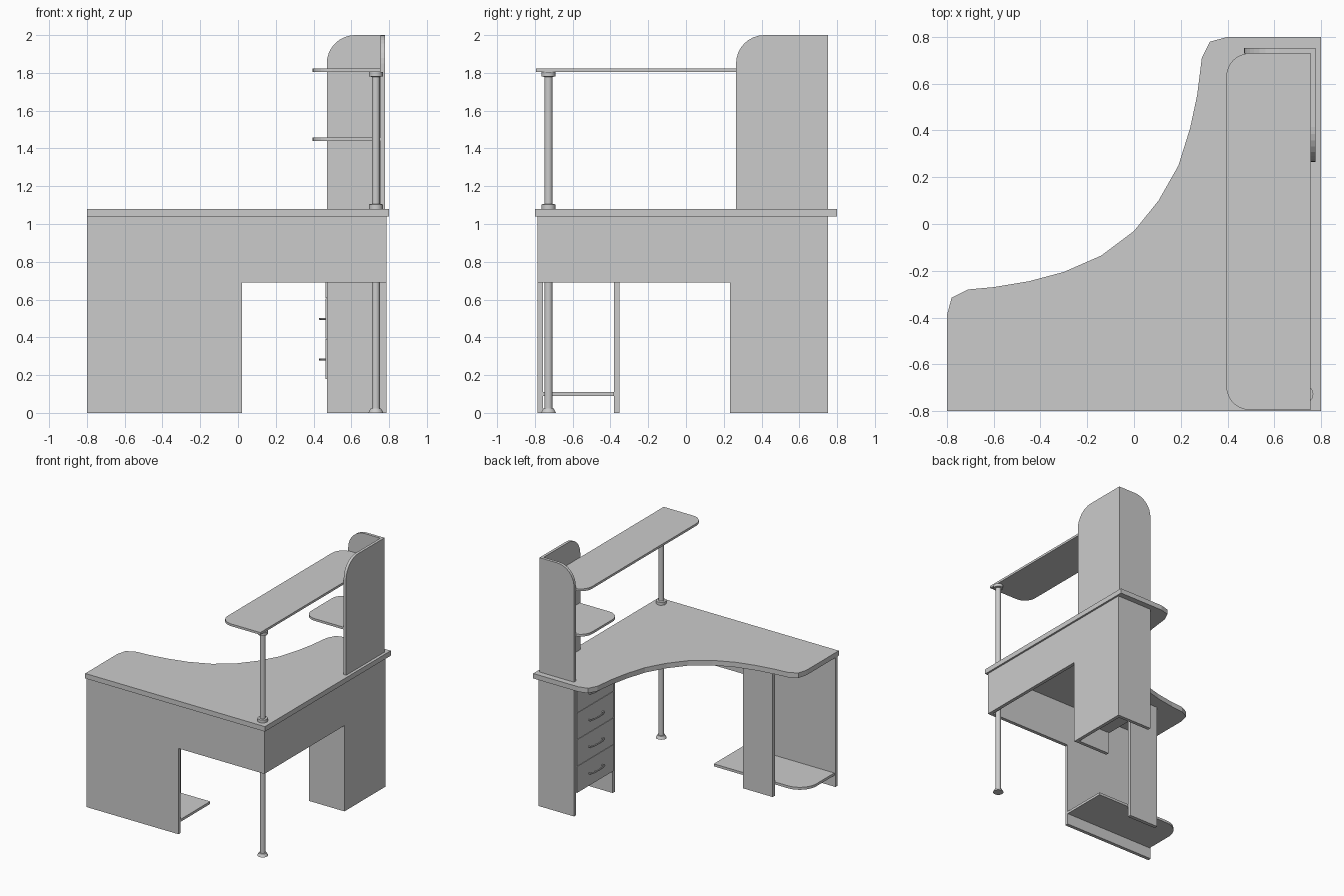
import bpy, bmesh
from math import sin, cos, pi, radians
from mathutils import Vector

if "Cube" in bpy.data.objects:
    bpy.data.objects.remove(bpy.data.objects["Cube"])


def prism(name, pts, axis, lo, hi):
    """Extrude a 2D outline along an axis between lo and hi."""
    def place(p, d):
        return {'x': (d, p[0], p[1]), 'y': (p[0], d, p[1]), 'z': (p[0], p[1], d)}[axis]
    bm = bmesh.new()
    face = bm.faces.new([bm.verts.new(place(p, lo)) for p in pts])
    ext = bmesh.ops.extrude_face_region(bm, geom=[face])
    verts = [v for v in ext['geom'] if isinstance(v, bmesh.types.BMVert)]
    bmesh.ops.translate(bm, verts=verts, vec=place((0, 0), hi - lo))
    bmesh.ops.recalc_face_normals(bm, faces=bm.faces)
    me = bpy.data.meshes.new(name)
    bm.to_mesh(me)
    bm.free()
    ob = bpy.data.objects.new(name, me)
    bpy.context.collection.objects.link(ob)
    return ob


def rounded(corners, n=8):
    """Outline from (u, v, radius) right-angled corners."""
    out = []
    for i, (u, v, r) in enumerate(corners):
        p = Vector((u, v))
        if r == 0:
            out.append(p)
            continue
        a = (Vector(corners[i - 1][:2]) - p).normalized()
        b = (Vector(corners[(i + 1) % len(corners)][:2]) - p).normalized()
        c = p + (a + b) * r
        for k in range(n + 1):
            t = k / n * pi / 2
            out.append(c - b * r * cos(t) - a * r * sin(t))
    return out


def box(name, x, y, z):
    return prism(name, [(x[0], y[0]), (x[1], y[0]), (x[1], y[1]), (x[0], y[1])], 'z', *z)


def turned(name, x, y, profile, n=24):
    """Lathe a (radius, z) profile about a vertical axis."""
    bm = bmesh.new()
    rings = [[bm.verts.new((x + r * cos(2 * pi * i / n), y + r * sin(2 * pi * i / n), z))
              for i in range(n)] for r, z in profile]
    for a, b in zip(rings, rings[1:]):
        for i in range(n):
            j = (i + 1) % n
            bm.faces.new((a[i], a[j], b[j], b[i]))
    bm.faces.new(rings[0][::-1])
    bm.faces.new(rings[-1])
    me = bpy.data.meshes.new(name)
    bm.to_mesh(me)
    bm.free()
    ob = bpy.data.objects.new(name, me)
    bpy.context.collection.objects.link(ob)
    smooth(ob)


def smooth(ob):
    bpy.ops.object.select_all(action='DESELECT')
    bpy.context.view_layer.objects.active = ob
    ob.select_set(True)
    bpy.ops.object.shade_smooth_by_angle(angle=radians(30))


# Corner desktop with a sweeping inner edge
prism("desktop", [(-.8, -.8), (.8, -.8), (.8, .8), (.4, .8), (.325, .78), (.29, .71),
                  (.27, .55), (.24, .41), (.19, .25), (.105, .10), (0, -.03),
                  (-.14, -.135), (-.30, -.205), (-.45, -.245), (-.6, -.27),
                  (-.71, -.28), (-.78, -.315), (-.8, -.39)], 'z', 1.04, 1.08)

# Panels under the desktop
prism("front_panel", [(-.8, 0), (.02, 0), (.02, .69), (.785, .69), (.785, 1.04), (-.8, 1.04)],
      'y', -.785, -.757)
box("right_modesty_panel", (.757, .785), (-.757, .232), (.69, 1.04))
box("left_support_panel", (-.525, -.26), (-.382, -.352), (0, 1.04))
prism("foot_shelf", rounded([(-.79, -.757, 0), (.02, -.757, 0), (.02, -.382, 0),
                             (-.79, -.382, .15)]), 'z', .09, .11)

# Drawer cabinet
box("cabinet_inner_side", (.47, .785), (.232, .26), (0, 1.04))
box("cabinet_outer_side", (.47, .757), (.725, .753), (0, 1.04))
box("cabinet_back", (.757, .785), (.26, .753), (0, 1.04))
box("cabinet_bottom", (.485, .757), (.26, .725), (.18, .2))

# Drawer fronts and bow handles
for i in range(4):
    z = .18 + i * .2145
    box(f"drawer_front_{i + 1}", (.463, .485), (.262, .723), (z, z + .2115))
    cu = bpy.data.curves.new("handle", 'CURVE')
    cu.dimensions = '3D'
    cu.bevel_depth = .006
    cu.bevel_resolution = 2
    cu.use_fill_caps = True
    sp = cu.splines.new('POLY')
    path = [(.465, -.085), (.445, -.09), (.436, -.06), (.434, 0),
            (.436, .06), (.445, .09), (.465, .085)]
    sp.points.add(len(path) - 1)
    for p, (x, y) in zip(sp.points, path):
        p.co = (x, .49 + y, z + .103, 1)
    ob = bpy.data.objects.new(f"drawer_handle_{i + 1}", cu)
    bpy.context.collection.objects.link(ob)
    bpy.ops.object.select_all(action='DESELECT')
    bpy.context.view_layer.objects.active = ob
    ob.select_set(True)
    bpy.ops.object.convert(target='MESH')
    smooth(bpy.context.view_layer.objects.active)

# Upper shelf unit
prism("hutch_back", rounded([(.265, 1.08, 0), (.753, 1.08, 0), (.753, 2, 0), (.265, 2, .15)]),
      'x', .755, .777)
prism("hutch_side", rounded([(.47, 1.08, 0), (.755, 1.08, 0), (.755, 2, 0), (.47, 2, .15)]),
      'y', .73, .753)
for name, y0, z in (("long_top_shelf", -.795, 1.805), ("small_shelf", .27, 1.44)):
    prism(name, rounded([(.395, y0, .1), (.755, y0, 0), (.755, .73, 0), (.395, .73, .1)]),
          'z', z, z + .018)

# Corner pole below and above the desktop
turned("lower_pole", .73, -.728, [(.04, 0), (.037, .006), (.028, .022), (.021, .024), (.021, 1.04)])
turned("upper_pole", .73, -.728, [(.037, 1.08), (.037, 1.104), (.021, 1.106), (.021, 1.779),
                                  (.037, 1.781), (.037, 1.805)])
